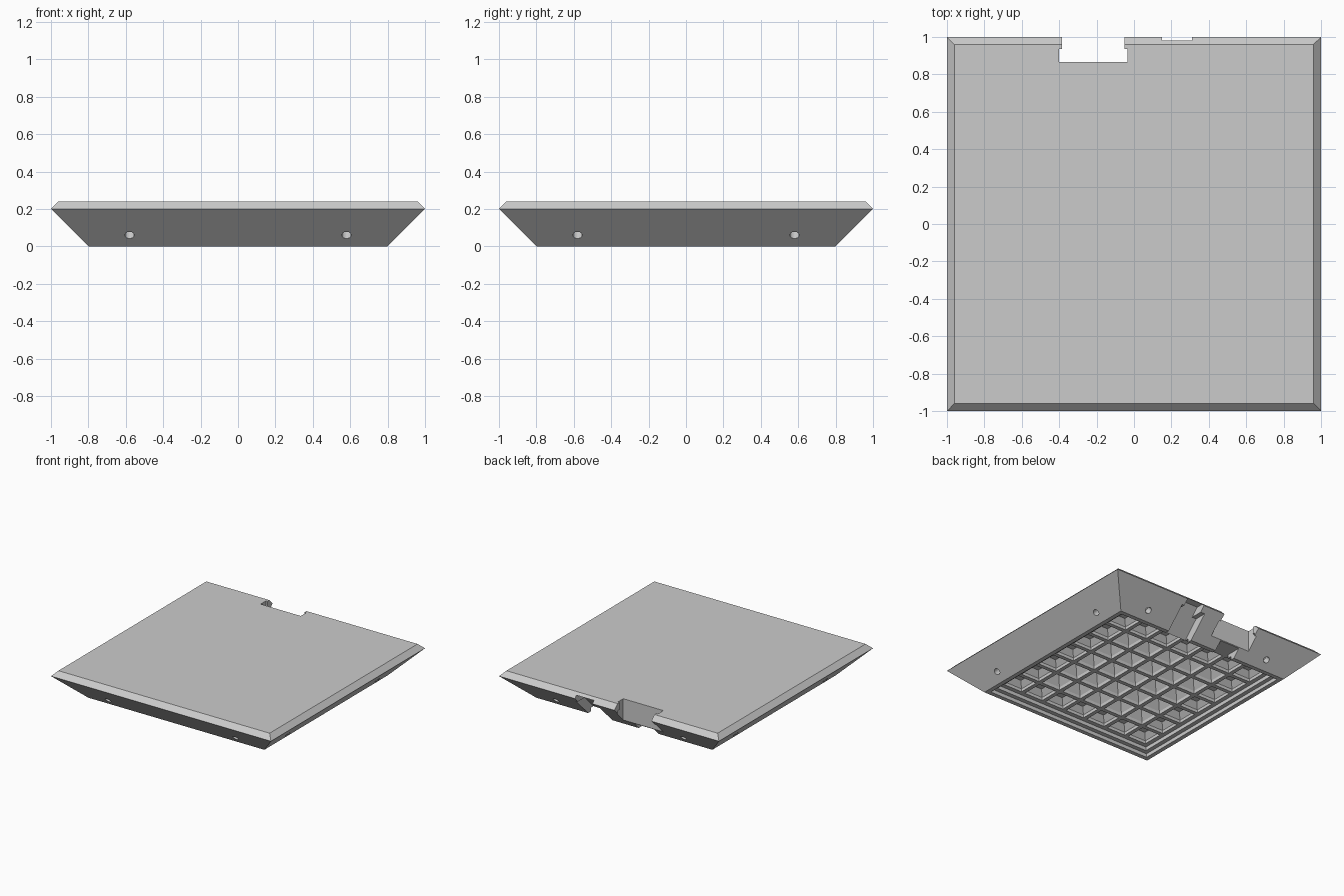
import bpy, bmesh, math
from mathutils import Matrix, Vector

if "Cube" in bpy.data.objects:
    bpy.data.objects.remove(bpy.data.objects["Cube"], do_unlink=True)

grey = bpy.data.materials.new("light_grey")
grey.use_nodes = True
grey.diffuse_color = (0.6, 0.6, 0.6, 1)
grey.node_tree.nodes["Principled BSDF"].inputs["Base Color"].default_value = grey.diffuse_color


def make_object(name, bm):
    bmesh.ops.recalc_face_normals(bm, faces=bm.faces)
    mesh = bpy.data.meshes.new(name)
    bm.to_mesh(mesh)
    bm.free()
    mesh.materials.append(grey)
    obj = bpy.data.objects.new(name, mesh)
    bpy.context.collection.objects.link(obj)
    return obj


def square_stack(bm, rings, cx=0, cy=0):
    """Solid lofted through square rings given as (half_width, z)."""
    loops = [[bm.verts.new((cx + sx * h, cy + sy * h, z))
              for sx, sy in ((-1, -1), (1, -1), (1, 1), (-1, 1))] for h, z in rings]
    for low, high in zip(loops, loops[1:]):
        for i in range(4):
            j = (i + 1) % 4
            bm.faces.new((low[i], low[j], high[j], high[i]))
    bm.faces.new(loops[0][::-1])
    bm.faces.new(loops[-1])


def slot(name, x0, x1, profile):
    """Prism with a (y, z) profile running from x0 to x1."""
    bm = bmesh.new()
    face = bm.faces.new([bm.verts.new((x0, y, z)) for y, z in profile])
    moved = bmesh.ops.extrude_face_region(bm, geom=[face])["geom"]
    bmesh.ops.translate(bm, vec=(x1 - x0, 0, 0),
                        verts=[v for v in moved if isinstance(v, bmesh.types.BMVert)])
    return make_object(name, bm)


def box_profile(y0, y1, z0, z1):
    return [(y0, z0), (y0, z1), (y1, z1), (y1, z0)]


def cut(target, cutter):
    mod = target.modifiers.new(cutter.name, "BOOLEAN")
    mod.operation = "DIFFERENCE"
    mod.solver = "EXACT"
    mod.object = cutter
    cutter.hide_render = True
    bpy.context.view_layer.objects.active = target
    bpy.ops.object.modifier_apply(modifier=mod.name)
    bpy.data.objects.remove(cutter, do_unlink=True)


# Flared slab with bevelled top edge
bm = bmesh.new()
square_stack(bm, [(0.8, 0), (1, 0.2), (0.96, 0.24)])
slab = make_object("base_slab", bm)

# Stepped recess in the underside
for name, half, top in (("outer_recess", 0.765, 0.03), ("inner_recess", 0.73, 0.06)):
    bm = bmesh.new()
    square_stack(bm, [(half, -0.1), (half, top)])
    cut(slab, make_object(name, bm))

# Waffle pockets: tall pyramid roofs in the middle, lower and flatter towards the border
COUNT, PITCH, HALF = 7, 0.203, 0.085
ROOFS = ((0.006, 0.21), (0.01, 0.2), (0.03, 0.17), (0.05, 0.13))
bm = bmesh.new()
mid = COUNT // 2
for i in range(COUNT):
    for j in range(COUNT):
        roof = ROOFS[max(abs(i - mid), abs(j - mid))]
        square_stack(bm, [(HALF, 0.02), (HALF, 0.085), roof], (i - mid) * PITCH, (j - mid) * PITCH)
cut(slab, make_object("waffle_pockets", bm))

# Two round holes drilled square into each sloping side
bm = bmesh.new()
tilt = Vector((0, -1, -1)).to_track_quat("Z", "Y").to_matrix().to_4x4()
for side in range(4):
    turn = Matrix.Rotation(side * math.pi / 2, 4, "Z")
    for x in (-0.58, 0.58):
        bmesh.ops.create_cone(bm, cap_ends=True, segments=24, radius1=0.025, radius2=0.025,
                              depth=0.12, matrix=turn @ Matrix.Translation((x, -0.86, 0.06)) @ tilt)
cut(slab, make_object("side_holes", bm))

# Cable channel in the back, wider below its throat
cut(slab, slot("channel_throat", 0.15, 0.31,
               [(0.65, -0.05), (0.92, 0.22), (1.1, 0.22), (1.1, -0.05)]))
cut(slab, slot("channel_mouth", 0.11, 0.33,
               [(0.65, -0.05), (0.86, 0.16), (1.1, 0.16), (1.1, -0.05)]))

# Connector notch in the back, with retaining lips and a small slot below
cut(slab, slot("notch_opening", -0.385, -0.05, box_profile(0.865, 1.1, -0.05, 0.3)))
cut(slab, slot("notch_pocket", -0.4, -0.035, box_profile(0.865, 0.935, -0.05, 0.3)))
cut(slab, slot("notch_undercut", -0.4, -0.035, box_profile(0.9, 0.955, -0.05, 0.18)))
cut(slab, slot("notch_slot", -0.31, -0.13, box_profile(0.7, 1.1, -0.05, 0.06)))
